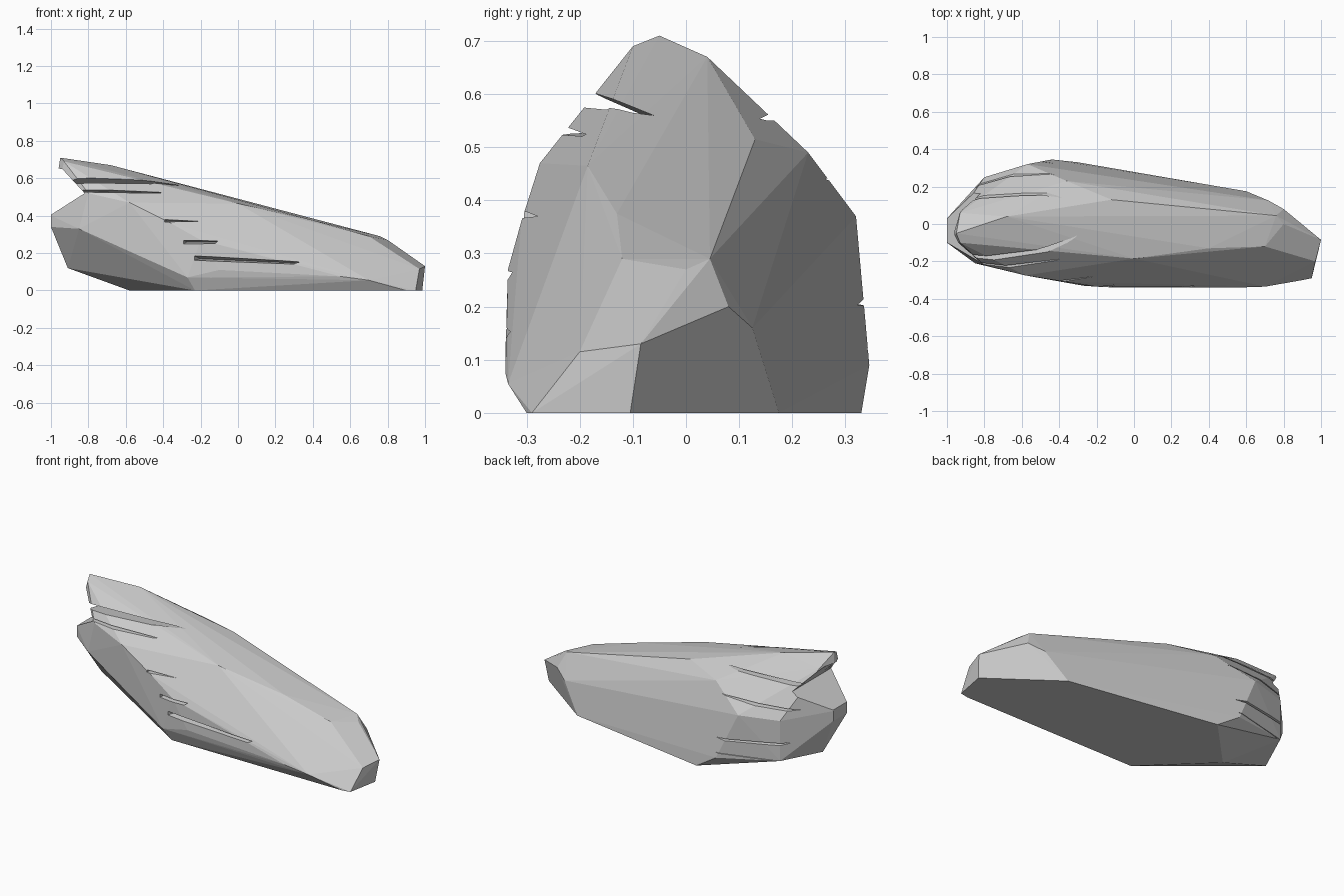
import bpy, bmesh
from mathutils import Vector

if "Cube" in bpy.data.objects:
    bpy.data.objects.remove(bpy.data.objects["Cube"])


def hull(name, points):
    """Faceted solid wrapped around a few corner points."""
    bm = bmesh.new()
    for p in points:
        bm.verts.new(p)
    res = bmesh.ops.convex_hull(bm, input=bm.verts[:])
    loose = [v for v in bm.verts if not v.link_faces]
    bmesh.ops.delete(bm, geom=loose, context='VERTS')
    bmesh.ops.dissolve_limit(bm, angle_limit=0.03, verts=bm.verts[:], edges=bm.edges[:])
    bmesh.ops.recalc_face_normals(bm, faces=bm.faces[:])
    mesh = bpy.data.meshes.new(name)
    bm.to_mesh(mesh)
    bm.free()
    obj = bpy.data.objects.new(name, mesh)
    bpy.context.collection.objects.link(obj)
    return obj


# Main boulder corners
crest = [(-.95, -.05, .71), (-.93, -.1, .69), (-.93, .06, .65), (-.68, .04, .67),
         (-.12, .13, .515), (.76, .045, .29), (.8, 0, .27), (.7, -.12, .29)]
front = [(.4, -.13, .375), (0, -.185, .465), (-.58, -.275, .47), (-.8, -.22, .52),
         (-.36, -.31, .36), (-.2, -.335, .27), (-.1, -.34, .11), (.55, -.34, .075),
         (.7, -.335, .055), (.9, -.3, 0), (-.27, -.33, .07), (-.23, -.3, 0)]
nose = [(1, -.085, .13), (.985, -.105, 0), (.95, -.29, 0), (.97, -.2, .115)]
back = [(-.36, .23, .49), (-.57, .32, .37), (-.44, .345, .09), (-.3, .33, 0),
        (.6, .175, 0), (.72, .125, .16), (.8, .08, .2), (-.8, .25, .37)]
tail = [(-1, .03, .4), (-1, -.1, .4), (-1, -.1, .34), (-1, .03, .34), (-.85, -.21, .33),
        (-.91, 0, .12), (-.8, .25, .13), (-.58, .04, 0)]
rock = hull("rock", crest + front + nose + back + tail)

# Broken notch across the tail end
notch_profile = [(-.82, .52), (-.87, .56), (-.94, .65), (-1.2, .67), (-1.2, .4), (-1, .405)]
cutters = [hull("tail_notch", [(x, y, z) for x, z in notch_profile for y in (-.5, .5)])]


def groove(tip, inner, outer, width):
    """V-shaped split: runs from its tip to a deeper, wider open end."""
    up = Vector((0, 0, width))
    o = Vector(outer)
    cutters.append(hull("split_cutter", [tip, inner, o + up, o - up]))


# Splits on the front flank
groove((-.27, -.06, .56), (-1.0, -.085, .56), (-1.0, -.4, .65), .05)
groove((-.35, -.17, .52), (-1.0, -.14, .53), (-1.0, -.4, .55), .025)
groove((-.04, -.29, .26), (-.27, -.25, .26), (-.33, -.45, .255), .025)
groove((.46, -.30, .14), (-.2, -.26, .17), (-.3, -.48, .18), .035)
groove((-.15, -.29, .37), (-.38, -.25, .37), (-.42, -.42, .38), .02)

# Splits on the back flank
groove((-.36, .13, .55), (-1.0, .06, .55), (-1.0, .4, .6), .05)
groove((-.42, .26, .44), (-1.0, .13, .42), (-.95, .5, .44), .05)
groove((-.38, .335, .2), (-.95, .17, .24), (-.85, .55, .23), .06)
groove((-.42, .34, .12), (-.9, .2, .13), (-.85, .5, .12), .03)

for c in cutters:
    c.hide_render = True
    c.hide_viewport = False
    mod = rock.modifiers.new(c.name, 'BOOLEAN')
    mod.operation = 'DIFFERENCE'
    mod.solver = 'EXACT'
    mod.object = c

# Bake the cuts, keeping the facets flat, and clear the helpers away
dg = bpy.context.evaluated_depsgraph_get()
baked = bpy.data.meshes.new_from_object(rock.evaluated_get(dg))
rock.modifiers.clear()
rock.data = baked
for c in cutters:
    bpy.data.objects.remove(c)
